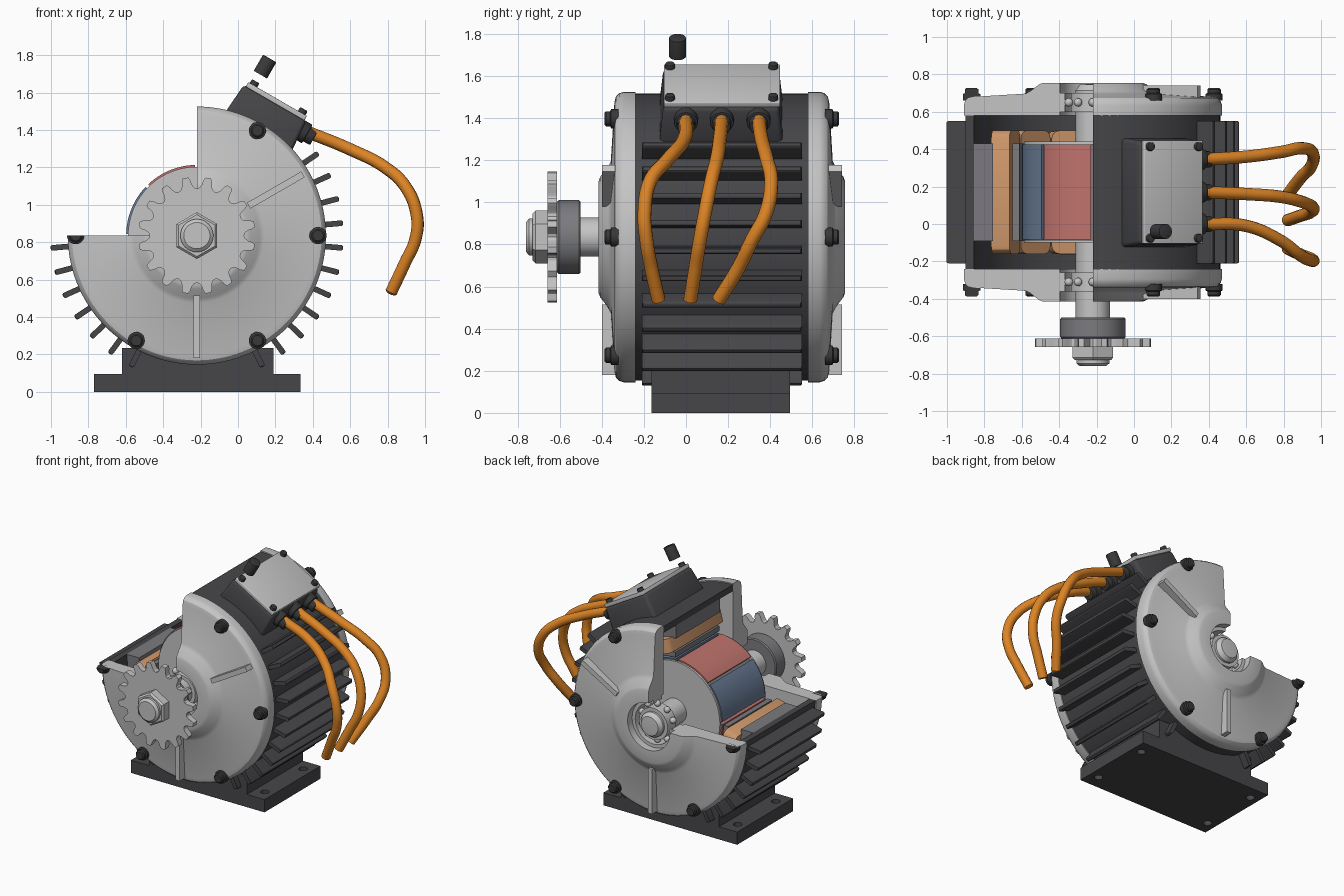
import bpy, bmesh
from math import radians, cos, sin, pi
from mathutils import Matrix, Vector

cube = bpy.data.objects.get("Cube")
if cube:
    bpy.data.objects.remove(cube, do_unlink=True)

CX, CZ, MID = -0.22, 0.835, 0.17   # motor axis and middle of the housing


def material(name, r, g, b):
    m = bpy.data.materials.new(name)
    m.use_nodes = True
    m.diffuse_color = (r, g, b, 1)
    m.node_tree.nodes["Principled BSDF"].inputs["Base Color"].default_value = (r, g, b, 1)
    return m


ALLOY = material("light alloy", 0.56, 0.56, 0.56)
DARK = material("dark housing", 0.062, 0.06, 0.066)
BLACK = material("black fasteners", 0.04, 0.04, 0.042)
STEEL = material("grey steel", 0.2, 0.195, 0.21)
COPPER = material("copper windings", 0.64, 0.32, 0.15)
RED = material("red magnet", 0.52, 0.17, 0.15)
BLUE = material("blue magnet", 0.14, 0.2, 0.3)
ORANGE = material("orange cable", 0.72, 0.23, 0.018)

parts = []


def finish(name, bm, mat, matrix=None):
    bmesh.ops.recalc_face_normals(bm, faces=bm.faces)
    if matrix:
        bm.transform(matrix)
    me = bpy.data.meshes.new(name)
    bm.to_mesh(me)
    bm.free()
    me.materials.append(mat)
    ob = bpy.data.objects.new(name, me)
    bpy.context.collection.objects.link(ob)
    parts.append(ob)
    return ob


def lathe(name, profile, mat, a0=0, a1=360, segs=72, c=(CX, CZ)):
    """Sweep a closed (radius, y) profile around a y-parallel axis."""
    bm = bmesh.new()
    full = a1 - a0 == 360
    rings = []
    for i in range(segs if full else segs + 1):
        a = radians(a0 + (a1 - a0) * i / segs)
        rings.append([bm.verts.new((c[0] + r * cos(a), y, c[1] + r * sin(a))) for r, y in profile])
    n = len(profile)
    for i in range(segs):
        p, q = rings[i], rings[(i + 1) % len(rings)]
        for j in range(n):
            k = (j + 1) % n
            bm.faces.new((p[j], p[k], q[k], q[j]))
    if not full:
        bm.faces.new(rings[0])
        bm.faces.new(rings[-1])
    bmesh.ops.remove_doubles(bm, verts=bm.verts, dist=1e-5)
    bmesh.ops.dissolve_degenerate(bm, edges=bm.edges, dist=1e-5)
    return finish(name, bm, mat)


def tube(r0, r1, y0, y1):
    return [(r0, y0), (r1, y0), (r1, y1), (r0, y1)]


def prism(name, outline, y0, y1, mat):
    bm = bmesh.new()
    face = bm.faces.new([bm.verts.new((x, y0, z)) for x, z in outline])
    out = bmesh.ops.extrude_face_region(bm, geom=[face])["geom"]
    bmesh.ops.translate(bm, verts=[v for v in out if isinstance(v, bmesh.types.BMVert)], vec=(0, y1 - y0, 0))
    return finish(name, bm, mat)


def frame(angle):
    """Local x is tangential, y along the shaft, z radially outward."""
    return Matrix.Translation((CX, 0, CZ)) @ Matrix.Rotation(radians(90 - angle), 4, 'Y')


def block(name, lo, hi, mat, matrix, bevel=0, pick=None, taper=1):
    bm = bmesh.new()
    bmesh.ops.create_cube(bm, size=1)
    lo, hi = Vector(lo), Vector(hi)
    for v in bm.verts:
        s = taper if v.co.z > 0 else 1
        v.co = Vector((v.co.x * s, v.co.y * s, v.co.z)) * (hi - lo) + (lo + hi) / 2
    if bevel:
        edges = [e for e in bm.edges if not pick or pick(e)]
        bmesh.ops.bevel(bm, geom=edges, offset=bevel, segments=3, profile=0.5, affect='EDGES')
    return finish(name, bm, mat, matrix)


def rod(name, r, z0, z1, mat, matrix, bevel=0.006):
    bm = bmesh.new()
    bmesh.ops.create_cone(bm, cap_ends=True, segments=28, radius1=r, radius2=r, depth=z1 - z0)
    top = [e for e in bm.edges if all(v.co.z > 0 for v in e.verts)]
    bmesh.ops.bevel(bm, geom=top, offset=bevel, segments=2, profile=0.5, affect='EDGES')
    return finish(name, bm, mat, matrix @ Matrix.Translation((0, 0, (z0 + z1) / 2)))


# Housing shell, open over the upper quadrant
lathe("housing_shell", tube(0.635, 0.682, MID - 0.41, MID + 0.41), DARK, 180, 450)

# Cooling fins on both flanks
fin_angles = [4.9 + 9.75 * k for k in range(-7, 4)]
fin_angles += [180 - a for a in fin_angles if a < 0]
for a in fin_angles:
    block("cooling_fin", (-0.015, -0.21, 0.65), (0.015, 0.55, 0.785), DARK, frame(a), 0.011,
          lambda e: all(v.co.z > 0.7 for v in e.verts))

# End bells, bearings, ribs and rim bolts at both ends
bell = [(0.175, 0.41), (0.69, 0.41), (0.69, 0.465), (0.683, 0.487), (0.667, 0.503), (0.64, 0.51),
        (0.36, 0.527), (0.335, 0.54), (0.285, 0.578), (0.265, 0.585), (0.175, 0.585)]
for side, end in ((-1, "front"), (1, "back")):
    def at(profile):
        return [(r, MID + side * d) for r, d in profile]
    lathe(end + "_end_bell", at(bell), ALLOY, 180, 450, 90)
    lathe(end + "_bearing_outer_race", at(tube(0.15, 0.18, 0.43, 0.53)), ALLOY, 180, 450)
    lathe(end + "_bearing_inner_race", at(tube(0.085, 0.118, 0.43, 0.53)), ALLOY)
    for k in range(10):
        bm = bmesh.new()
        bmesh.ops.create_uvsphere(bm, u_segments=14, v_segments=10, radius=0.023)
        finish(end + "_bearing_ball", bm, ALLOY,
               frame(18 + 36 * k) @ Matrix.Translation((0, MID + side * 0.48, 0.135)))
    for a in (30, -90):
        ys = sorted((MID + side * 0.48, MID + side * 0.57))
        block(end + "_rib", (-0.018, ys[0], 0.32), (0.018, ys[1], 0.655), ALLOY, frame(a))
    bolt = [(0, 0.49), (0.046, 0.49), (0.046, 0.525), (0.036, 0.53), (0.036, 0.55), (0.028, 0.557), (0, 0.557)]
    for a in (60, 0, -60, -120, -180):
        c = (CX + 0.648 * cos(radians(a)), CZ + 0.648 * sin(radians(a)))
        lathe(end + "_rim_bolt", at(bolt), BLACK, 180 if a == -180 else 0, 360, 24, c)

# Stator ring, teeth and windings
lathe("stator_ring", tube(0.535, 0.64, MID - 0.26, MID + 0.26), STEEL, 180, 450)
for k in range(9):
    a = 195 + 30 * k
    block("stator_tooth", (-0.05, MID - 0.26, 0.4), (0.05, MID + 0.26, 0.55), STEEL, frame(a))
    lathe("stator_pole_shoe", tube(0.392, 0.43, MID - 0.26, MID + 0.26), STEEL, a - 14, a + 14, 8)
    block("winding_coil", (-0.112, MID - 0.33, 0.432), (0.112, MID + 0.33, 0.533), COPPER, frame(a), 0.045,
          lambda e: abs(e.verts[0].co.z - e.verts[1].co.z) > 0.05)

# Rotor with alternating magnets
lathe("rotor_core", tube(0.08, 0.35, MID - 0.255, MID + 0.255), STEEL)
for y in (MID - 0.27, MID + 0.255):
    lathe("rotor_end_plate", tube(0.08, 0.368, y, y + 0.015), ALLOY)
for k in range(8):
    a = 112.5 + 45 * k
    lathe("magnet", tube(0.34, 0.378, MID - 0.254, MID + 0.254), BLUE if k % 2 else RED, a - 21, a + 21, 12)

# Shaft, collar, sprocket and nut
lathe("shaft", [(0, -0.7), (0.092, -0.7), (0.092, 0.715), (0.07, 0.745), (0, 0.75)], ALLOY)
lathe("collar", [(0.08, -0.612), (0.168, -0.612), (0.175, -0.604), (0.175, -0.508), (0.168, -0.5), (0.08, -0.5)], STEEL)
tooth = [(-0.5, 0.252), (-0.36, 0.257), (-0.25, 0.274), (-0.2, 0.297), (-0.12, 0.314),
         (0.12, 0.314), (0.2, 0.297), (0.25, 0.274), (0.36, 0.257)]
outline = []
for k in range(16):
    for f, r in tooth:
        a = (k + 0.5 + f) * pi / 8
        outline.append((CX + r * cos(a), CZ + r * sin(a)))
prism("sprocket", outline, -0.657, -0.612, ALLOY)
lathe("hex_nut", [(0, -0.655), (0.125, -0.655), (0.125, -0.715), (0.112, -0.728), (0, -0.728)], ALLOY, 90, 450, 6)
lathe("shaft_tip", [(0, -0.7), (0.088, -0.7), (0.088, -0.745), (0.07, -0.76), (0, -0.76)], ALLOY)

# Mounting base with four bolt holes
base = prism("mounting_base", [(-0.77, 0), (0.335, 0), (0.335, 0.095), (0.19, 0.095), (0.19, 0.235),
                               (-0.62, 0.235), (-0.62, 0.095), (-0.77, 0.095)], -0.165, 0.495, DARK)
for x in (-0.7, 0.265):
    for y in (-0.06, 0.39):
        cutter = rod("hole_cutter", 0.03, -0.05, 0.15, DARK, Matrix.Translation((x, y, 0)), 0.001)
        parts.remove(cutter)
        mod = base.modifiers.new("hole", 'BOOLEAN')
        mod.operation = 'DIFFERENCE'
        mod.object = cutter
        bpy.context.view_layer.objects.active = base
        bpy.ops.object.modifier_apply(modifier=mod.name)
        bpy.data.objects.remove(cutter, do_unlink=True)

# Terminal box, lid, screws and loose cap
F = frame(60)
block("terminal_box", (-0.2, -0.128, 0.62), (0.215, 0.462, 0.825), DARK, F, 0.022, None, 0.93)
block("terminal_lid", (-0.172, -0.105, 0.82), (0.19, 0.447, 0.848), ALLOY, F, 0.005)
for u in (-0.14, 0.158):
    for y in (-0.076, 0.414):
        rod("lid_screw", 0.023, 0.84, 0.872, BLACK, F @ Matrix.Translation((u, y, 0)))
rod("loose_cap", 0.041, 0.915, 1.015, BLACK, F @ Matrix.Translation((-0.136, -0.04, 0)))

# Cable glands and cables
path = [(0.37, 1.39), (0.6, 1.296), (0.786, 1.2), (0.893, 1.1), (0.955, 0.95), (0.948, 0.814), (0.893, 0.69), (0.82, 0.535)]
sway = {0.0: (0, -0.01, -0.09, -0.17, -0.197, -0.187, -0.165, -0.13),
        0.17: (0.17, 0.16, 0.145, 0.12, 0.09, 0.065, 0.045, 0.02),
        0.345: (0.345, 0.36, 0.385, 0.405, 0.38, 0.31, 0.25, 0.155)}
for y0, ys in sway.items():
    G = F @ Matrix.Translation((0, y0, 0.765)) @ Matrix.Rotation(pi / 2, 4, 'Y')
    rod("cable_gland", 0.057, 0.17, 0.24, BLACK, G)
    rod("gland_nose", 0.044, 0.2, 0.282, BLACK, G)
    cu = bpy.data.curves.new("cable", 'CURVE')
    cu.dimensions = '3D'
    cu.bevel_depth = 0.033
    cu.bevel_resolution = 4
    cu.use_fill_caps = True
    sp = cu.splines.new('BEZIER')
    sp.bezier_points.add(len(path) - 1)
    for p, (x, z), y in zip(sp.bezier_points, path, ys):
        p.co = (x, y, z)
        p.handle_left_type = p.handle_right_type = 'AUTO'
    cu.materials.append(ORANGE)
    bpy.context.collection.objects.link(bpy.data.objects.new("cable", cu))

# Smooth shading with sharp edges kept
bpy.ops.object.select_all(action='DESELECT')
for ob in parts:
    ob.select_set(True)
bpy.context.view_layer.objects.active = parts[0]
bpy.ops.object.shade_smooth_by_angle(angle=radians(30))
